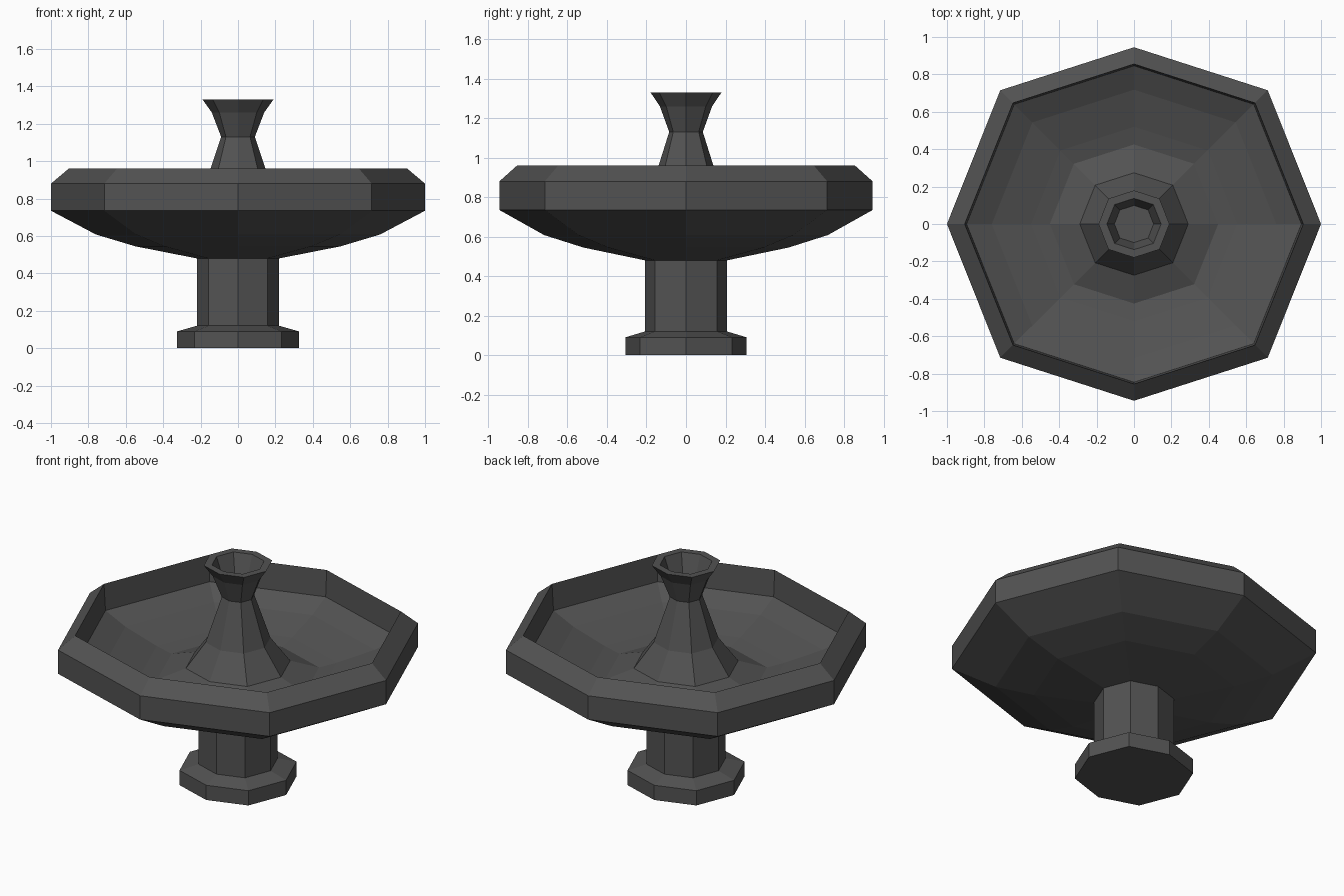
import bpy

if "Cube" in bpy.data.objects:
    bpy.data.objects.remove(bpy.data.objects["Cube"])

# One dark stone colour
stone = bpy.data.materials.new("dark grey stone")
stone.diffuse_color = (0.085, 0.085, 0.085, 1)
stone.use_nodes = True
stone.node_tree.nodes["Principled BSDF"].inputs["Base Color"].default_value = stone.diffuse_color

# Slightly uneven octagon shared by every cross-section
OCTAGON = [(1, 0), (0.715, 0.715), (0, 0.945), (-0.715, 0.715),
           (-1, 0), (-0.715, -0.715), (0, -0.945), (0.715, -0.715)]


def lathe(name, profile, cap_bottom=False, cap_top=False):
    """Stack octagon rings along a (radius, z) profile, outside going up."""
    n = len(OCTAGON)
    verts = [(r * x, r * y, z) for r, z in profile for x, y in OCTAGON]
    faces = []
    for i in range(len(profile) - 1):
        for j in range(n):
            k = (j + 1) % n
            faces.append((i * n + j, i * n + k, (i + 1) * n + k, (i + 1) * n + j))
    if cap_bottom:
        faces.append(tuple(reversed(range(n))))
    if cap_top:
        last = (len(profile) - 1) * n
        faces.append(tuple(range(last, last + n)))
    mesh = bpy.data.meshes.new(name)
    mesh.from_pydata(verts, [], faces)
    mesh.materials.append(stone)
    obj = bpy.data.objects.new(name, mesh)
    bpy.context.collection.objects.link(obj)
    return obj


# Foot and column
lathe("pedestal", [(0.325, 0), (0.325, 0.09), (0.22, 0.12), (0.22, 0.485)],
      cap_bottom=True)

# Wide basin: underside, rim, inner wall and sloping floor
lathe("basin", [(0.22, 0.48), (0.55, 0.545), (0.76, 0.608), (1.0, 0.735),
                (1.0, 0.88), (0.905, 0.96), (0.895, 0.80), (0.76, 0.737),
                (0.55, 0.676), (0.45, 0.655)])

# Central flared spout with a hollow top
lathe("spout", [(0.45, 0.655), (0.29, 0.71), (0.18, 0.86), (0.09, 1.13),
                (0.14, 1.26), (0.19, 1.33), (0.145, 1.33), (0.105, 1.22)],
      cap_top=True)
